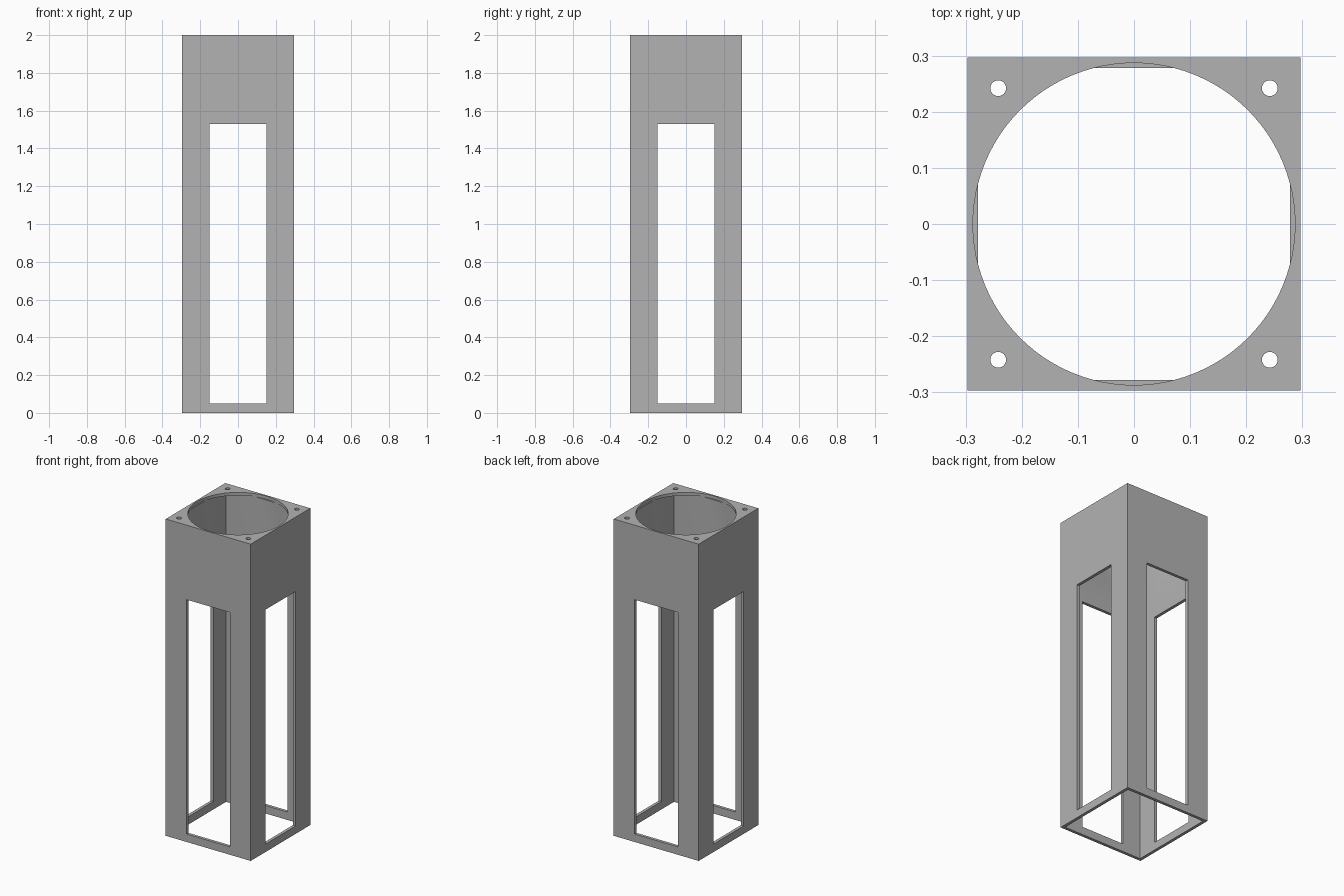
import bpy
import math

HALF = 0.297      # outer half width
INNER = 0.278     # inner half width
HEIGHT = 2.0
TOP = 0.019       # thickness of the top plate

cube = bpy.data.objects.get("Cube")
if cube:
    bpy.data.objects.remove(cube, do_unlink=True)

grey = bpy.data.materials.new("plain grey")
grey.use_nodes = True
colour = (0.45, 0.45, 0.45, 1)
grey.diffuse_color = colour
grey.node_tree.nodes["Principled BSDF"].inputs["Base Color"].default_value = colour


def box(name, sx, sy, z0, z1):
    bpy.ops.mesh.primitive_cube_add(size=1, location=(0, 0, (z0 + z1) / 2))
    ob = bpy.context.object
    ob.name = name
    ob.scale = (sx, sy, z1 - z0)
    bpy.ops.object.transform_apply(location=True, rotation=False, scale=True)
    return ob


def rod(name, radius, x, y, z0, z1, sides):
    bpy.ops.mesh.primitive_cylinder_add(
        vertices=sides, radius=radius, depth=z1 - z0, location=(x, y, (z0 + z1) / 2))
    ob = bpy.context.object
    ob.name = name
    return ob


# Square column
tower = box("tower_body", 2 * HALF, 2 * HALF, 0, HEIGHT)
tower.data.materials.append(grey)

# Hollow interior, open at the bottom, and a tall window through each wall
cutters = [
    box("cavity_cutter", 2 * INNER, 2 * INNER, -0.1, HEIGHT - TOP),
    box("side_window_cutter", 1, 0.302, 0.05, 1.53),
    box("front_window_cutter", 0.302, 1, 0.05, 1.53),
]

# Round opening in the top plate, slightly wider than the interior
cutters.append(rod("opening_cutter", 0.287, 0, 0, HEIGHT - TOP - 0.0005, HEIGHT + 0.1, 96))

# Screw holes in the four corners
for x in (-0.242, 0.242):
    for y in (-0.242, 0.242):
        cutters.append(rod("screw_hole_cutter", 0.014, x, y, HEIGHT - 0.1, HEIGHT + 0.1, 32))

# Cut everything out of the column
bpy.ops.object.select_all(action='DESELECT')
tower.select_set(True)
bpy.context.view_layer.objects.active = tower
for cutter in cutters:
    cutter.hide_render = True
    mod = tower.modifiers.new(cutter.name, 'BOOLEAN')
    mod.operation = 'DIFFERENCE'
    mod.solver = 'EXACT'
    mod.object = cutter
    bpy.ops.object.modifier_apply(modifier=mod.name)
for cutter in cutters:
    bpy.data.objects.remove(cutter, do_unlink=True)

# Smooth the round walls, keep the corners crisp
bpy.ops.object.shade_smooth_by_angle(angle=math.radians(30))
